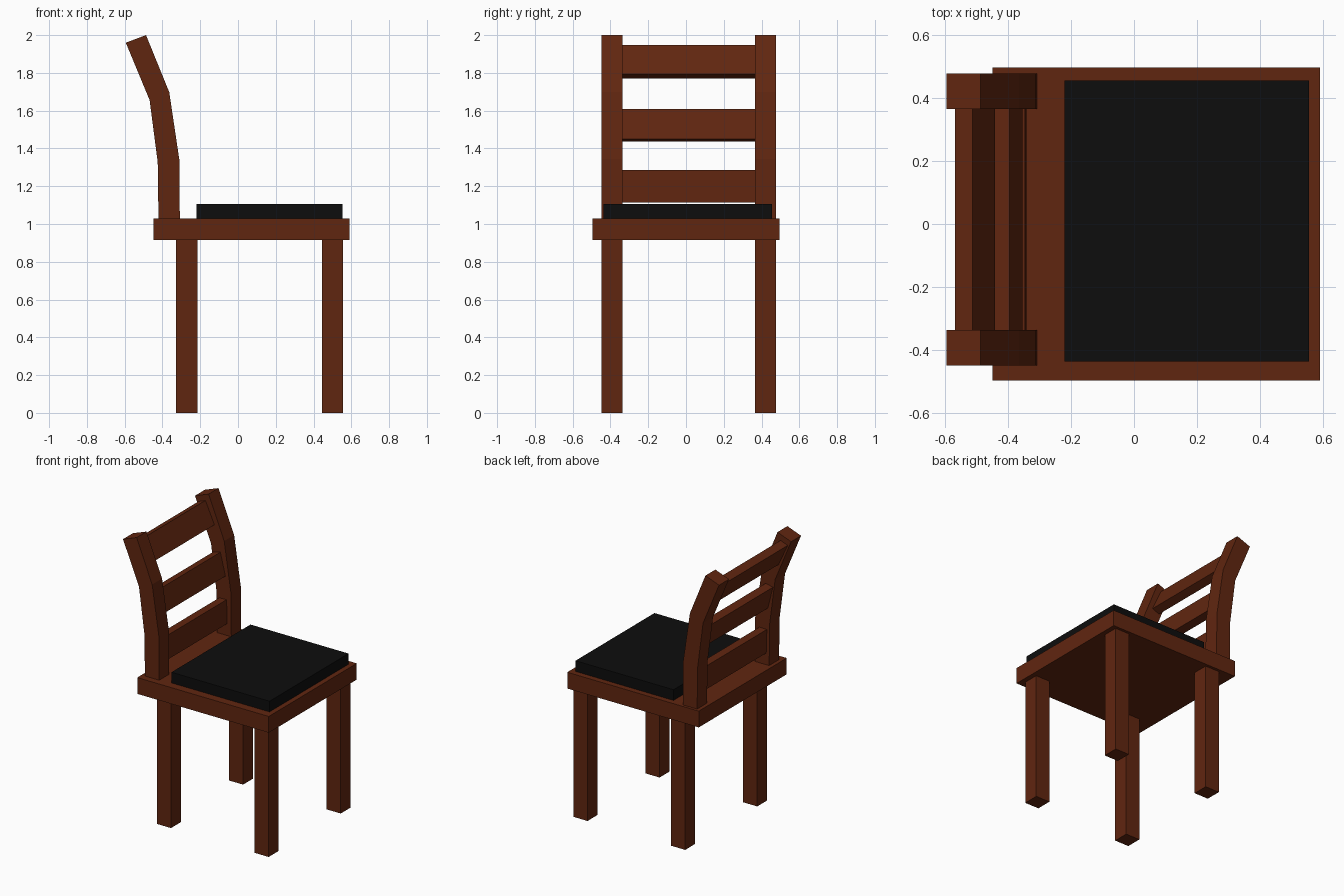
import bpy, bmesh

if "Cube" in bpy.data.objects:
    bpy.data.objects.remove(bpy.data.objects["Cube"])


def material(name, color):
    mat = bpy.data.materials.new(name)
    mat.diffuse_color = (*color, 1)
    mat.use_nodes = True
    mat.node_tree.nodes["Principled BSDF"].inputs["Base Color"].default_value = mat.diffuse_color
    return mat


WOOD = material("dark_wood", (0.118, 0.019, 0.005))
BLACK = material("black_fabric", (0.004, 0.004, 0.004))


def extrude_profile(name, profile, y0, y1, mat):
    """Extrude a closed (x, z) outline along y."""
    bm = bmesh.new()
    face = bm.faces.new([bm.verts.new((x, y0, z)) for x, z in profile])
    side = bmesh.ops.extrude_face_region(bm, geom=[face])["geom"]
    moved = [v for v in side if isinstance(v, bmesh.types.BMVert)]
    bmesh.ops.translate(bm, verts=moved, vec=(0, y1 - y0, 0))
    bmesh.ops.recalc_face_normals(bm, faces=bm.faces)
    mesh = bpy.data.meshes.new(name)
    bm.to_mesh(mesh)
    bm.free()
    mesh.materials.append(mat)
    obj = bpy.data.objects.new(name, mesh)
    bpy.context.collection.objects.link(obj)
    return obj


def box(name, x, y, z, mat):
    outline = [(x[0], z[0]), (x[1], z[0]), (x[1], z[1]), (x[0], z[1])]
    return extrude_profile(name, outline, y[0], y[1], mat)


# Seat board and cushion
box("seat", (-0.448, 0.59), (-0.496, 0.496), (0.914, 1.03), WOOD)
box("cushion", (-0.22, 0.554), (-0.436, 0.455), (1.03, 1.106), BLACK)

# Bent outline shared by both back posts
POST = [(-0.421, 1.03), (-0.308, 1.03), (-0.311, 1.343), (-0.364, 1.698),
        (-0.487, 2.0), (-0.594, 1.96), (-0.468, 1.656), (-0.425, 1.327)]

# Legs and back posts on each side
SIDES = {"right": (-0.448, -0.336), "left": (0.364, 0.476)}
for side, y in SIDES.items():
    box("front_leg_" + side, (0.444, 0.556), y, (0, 0.914), WOOD)
    box("rear_leg_" + side, (-0.327, -0.215), y, (0, 0.914), WOOD)
    extrude_profile("back_post_" + side, POST, *y, WOOD)

# Back slats: front top edge, front bottom edge and back offset
SLATS = {
    "lower_slat": ((-0.345, 1.285), (-0.340, 1.115), (-0.058, -0.002)),
    "middle_slat": ((-0.394, 1.61), (-0.354, 1.45), (-0.057, -0.013)),
    "upper_slat": ((-0.512, 1.948), (-0.441, 1.793), (-0.055, -0.022)),
}
for name, (top, bottom, (dx, dz)) in SLATS.items():
    outline = [top, bottom, (bottom[0] + dx, bottom[1] + dz), (top[0] + dx, top[1] + dz)]
    extrude_profile(name, outline, -0.336, 0.364, WOOD)
